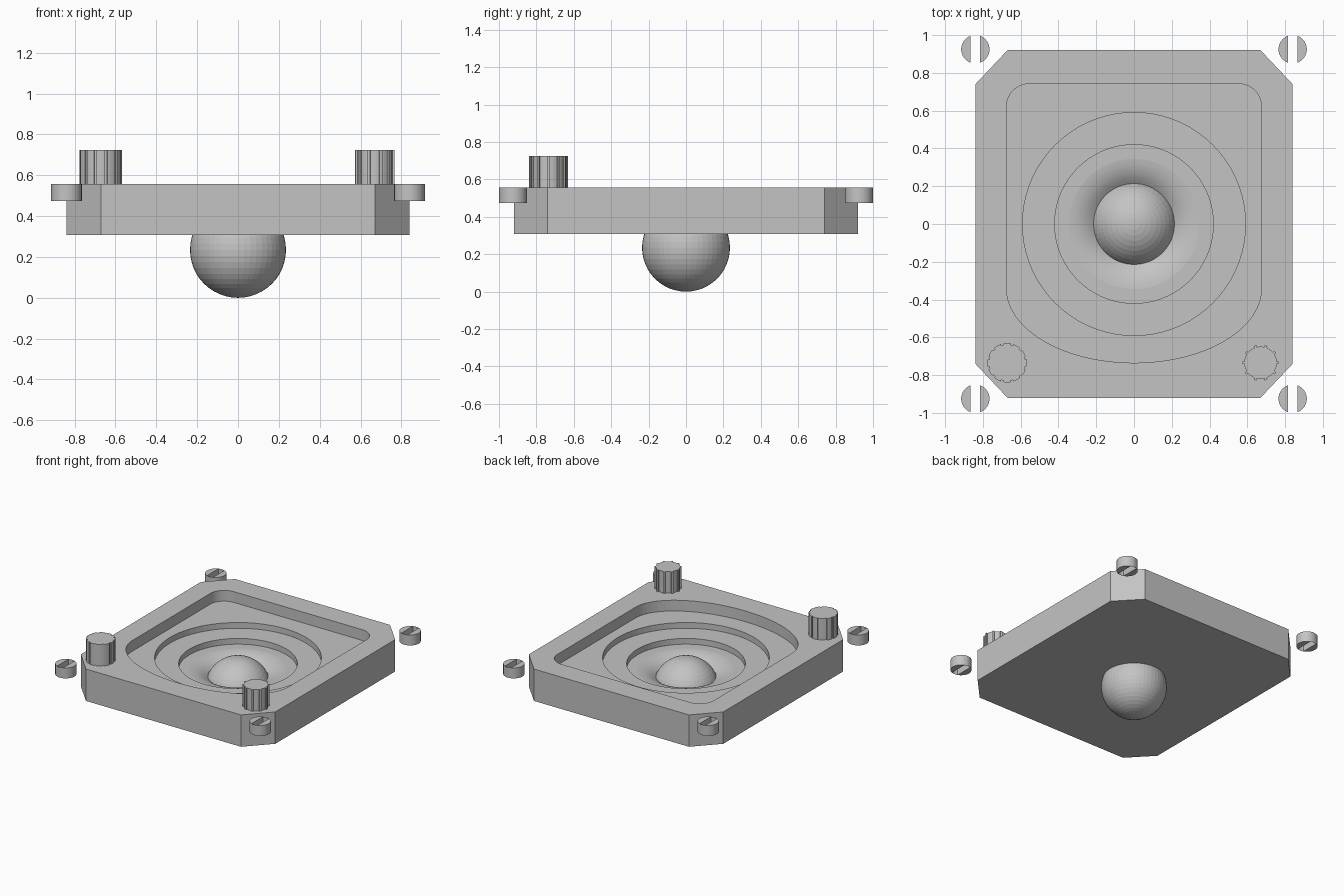
import bpy, bmesh, math
from math import sin, cos, pi

if "Cube" in bpy.data.objects:
    bpy.data.objects.remove(bpy.data.objects["Cube"])

grey = bpy.data.materials.new("mid grey")
grey.diffuse_color = (0.55, 0.55, 0.55, 1)
grey.use_nodes = True
grey.node_tree.nodes["Principled BSDF"].inputs["Base Color"].default_value = grey.diffuse_color


def finish(bm, name, recalc=True):
    if recalc:
        bmesh.ops.recalc_face_normals(bm, faces=bm.faces[:])
    me = bpy.data.meshes.new(name)
    bm.to_mesh(me)
    bm.free()
    ob = bpy.data.objects.new(name, me)
    bpy.context.collection.objects.link(ob)
    me.materials.append(grey)
    return ob


def loop(bm, pts, z):
    vs = [bm.verts.new((x, y, z)) for x, y in pts]
    for i in range(len(vs)):
        bm.edges.new((vs[i - 1], vs[i]))
    return vs


def wall(bm, a, b):
    return [bm.faces.new((a[i - 1], a[i], b[i], b[i - 1])) for i in range(len(a))]


def ring_fill(bm, a, b):
    es = [bm.edges.get((l[i - 1], l[i])) for l in (a, b) for i in range(len(l))]
    bmesh.ops.triangle_fill(bm, use_beauty=True, edges=es, normal=(0, 0, 1))


def arc(cx, cy, rx, ry, a0, a1, n):
    return [(cx + rx * cos(a0 + (a1 - a0) * i / n), cy + ry * sin(a0 + (a1 - a0) * i / n))
            for i in range(n + 1)]


def circle(r, n=72):
    return arc(0, 0, r, r, 0, 2 * pi, n)[:-1]


# Plate: chamfered block with pocket, two round steps and a dished socket
TOP, BOTTOM = 0.557, 0.308
octagon = [(0.67, -0.92), (0.84, -0.74), (0.84, 0.74), (0.67, 0.92),
           (-0.67, 0.92), (-0.84, 0.74), (-0.84, -0.74), (-0.67, -0.92)]
pocket = (arc(0.555, 0.622, 0.12, 0.12, 0, pi / 2, 10)
          + arc(-0.555, 0.622, 0.12, 0.12, pi / 2, pi, 10)
          + arc(0, -0.34, 0.675, 0.395, pi, 2 * pi, 48))
bm = bmesh.new()
low, high = loop(bm, octagon, BOTTOM), loop(bm, octagon, TOP)
bm.faces.new(low)
wall(bm, low, high)
outer = high
floor = TOP
for pts, depth in ((pocket, 0.084), (circle(0.59), 0.045), (circle(0.42), 0.045)):
    rim = loop(bm, pts, floor)
    ring_fill(bm, outer, rim)
    floor -= depth
    outer = loop(bm, pts, floor)
    wall(bm, rim, outer)
inner = loop(bm, circle(0.345), floor)
ring_fill(bm, outer, inner)
outer = inner
for r, drop in ((0.32, 0.003), (0.295, 0.009), (0.27, 0.018), (0.25, 0.028),
                (0.23, 0.041), (0.212, 0.054), (0.2, 0.064)):
    inner = loop(bm, circle(r), floor - drop)
    for f in wall(bm, outer, inner):
        f.smooth = True
    outer = inner
bm.faces.new(outer)
finish(bm, "plate")

# Ball
bm = bmesh.new()
bmesh.ops.create_uvsphere(bm, u_segments=48, v_segments=24, radius=0.235)
bmesh.ops.translate(bm, verts=bm.verts[:], vec=(0, 0, 0.235))
finish(bm, "ball")


# Ridged knobs on the front corners
def knob(name, x, y, r_out, r_in, teeth, tooth_share):
    pts = []
    step = 2 * pi / teeth
    for i in range(teeth):
        a = i * step
        half = step * tooth_share / 2
        pts += arc(x, y, r_out, r_out, a - half, a + half, 3)
        pts += arc(x, y, r_in, r_in, a + half, a + step - half, 3)
    bm = bmesh.new()
    lo, hi = loop(bm, pts, TOP - 0.002), loop(bm, pts, 0.725)
    wall(bm, lo, hi)
    bm.faces.new(lo)
    bm.faces.new(hi)
    finish(bm, name)


knob("left_knob", -0.672, -0.735, 0.104, 0.096, 12, 0.75)
knob("right_knob", 0.67, -0.735, 0.096, 0.086, 10, 0.25)


# Corner screws: slot open at top and bottom, closed by the round rim
def screw(name, cx, cy, r=0.075, w=0.026, z0=0.475, z1=TOP):
    bm = bmesh.new()
    a = math.acos(w / r)

    def strip(pts, closed):
        lo = [bm.verts.new((x, y, z0)) for x, y in pts]
        hi = [bm.verts.new((x, y, z1)) for x, y in pts]
        for i in range(0 if closed else 1, len(pts)):
            bm.faces.new((lo[i - 1], lo[i], hi[i], hi[i - 1]))
        if closed:
            bm.faces.new(hi)
            bm.faces.new(lo[::-1])

    for turn in (0, pi):
        strip(arc(cx, cy, r, r, turn - a, turn + a, 20), True)
        strip(arc(cx, cy, r, r, turn + a, turn + pi - a, 6), False)
    finish(bm, name, recalc=False)


for sx, side in ((-1, "left"), (1, "right")):
    for sy, end in ((-1, "front"), (1, "back")):
        screw(f"{end}_{side}_screw", sx * 0.84, sy * 0.925)
